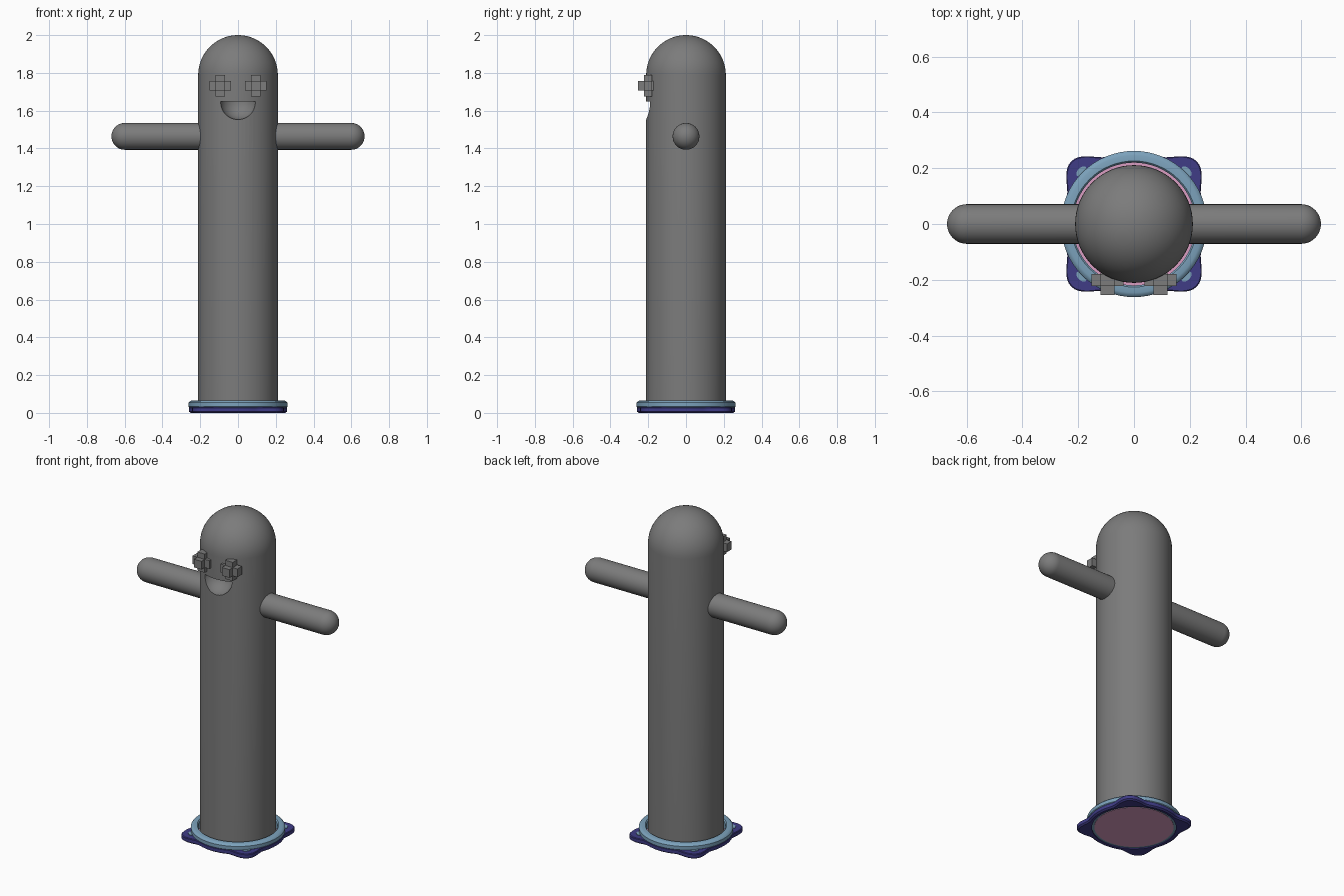
import bpy, bmesh, math
from mathutils import Matrix, Vector

cube = bpy.data.objects.get("Cube")
if cube:
    bpy.data.objects.remove(cube, do_unlink=True)


def material(name, rgb):
    m = bpy.data.materials.new(name)
    m.use_nodes = True
    m.diffuse_color = (*rgb, 1)
    m.node_tree.nodes["Principled BSDF"].inputs["Base Color"].default_value = (*rgb, 1)
    return m


GREY = material("grey", (0.2, 0.2, 0.2))
BLUE = material("light blue", (0.2, 0.36, 0.5))
NAVY = material("navy", (0.05, 0.045, 0.24))
PINK = material("dusty pink", (0.7, 0.34, 0.54))


def finish(name, bm, mat, smooth=True):
    bmesh.ops.recalc_face_normals(bm, faces=bm.faces)
    mesh = bpy.data.meshes.new(name)
    bm.to_mesh(mesh)
    bm.free()
    mesh.materials.append(mat)
    ob = bpy.data.objects.new(name, mesh)
    bpy.context.collection.objects.link(ob)
    if smooth:
        shade(ob)
    return ob


def select(ob):
    bpy.ops.object.select_all(action="DESELECT")
    ob.select_set(True)
    bpy.context.view_layer.objects.active = ob


def shade(ob):
    select(ob)
    bpy.ops.object.shade_smooth_by_angle(angle=math.radians(35))


def lathe(name, profile, mat, closed=False, matrix=Matrix(), steps=64, swell=None):
    """Spin (radius, height) points round z; swell(angle, radius) adds to radii."""
    bm = bmesh.new()
    rings = []
    for r, z in profile:
        if r == 0:
            rings.append([bm.verts.new((0, 0, z))] * steps)
            continue
        ring = []
        for i in range(steps):
            a = math.tau * i / steps
            rr = r + (swell(a, r) if swell else 0)
            ring.append(bm.verts.new((rr * math.cos(a), rr * math.sin(a), z)))
        rings.append(ring)
    pairs = list(zip(rings, rings[1:]))
    if closed:
        pairs.append((rings[-1], rings[0]))
    for low, high in pairs:
        for i in range(steps):
            j = (i + 1) % steps
            corners = list(dict.fromkeys((low[i], low[j], high[j], high[i])))
            bm.faces.new(corners)
    bm.transform(matrix)
    return finish(name, bm, mat)


def capsule(radius, start, tip, n=12):
    """Profile of a rod with a flat start and a round tip."""
    arc = [(radius * math.cos(t * math.pi / 2 / n),
            tip - radius + radius * math.sin(t * math.pi / 2 / n)) for t in range(n)]
    return [(0, start), (radius, start)] + arc + [(0, tip)]


# Body with a bowl-shaped mouth cut into the front
body = lathe("body", capsule(0.211, 0.014, 2.0, 16), GREY)
bowl = [(0, 1.648)] + [(0.095 * math.cos(t * math.pi / 24), 1.648 - 0.095 * math.sin(t * math.pi / 24))
                       for t in range(12)] + [(0, 1.553)]
cutter = lathe("mouth_cutter", bowl, GREY, matrix=Matrix.Translation((0, -0.211, 0)), steps=48)
cut = body.modifiers.new("mouth", "BOOLEAN")
cut.operation = "DIFFERENCE"
cut.solver = "EXACT"
cut.object = cutter
select(body)
bpy.ops.object.modifier_apply(modifier="mouth")
bpy.data.objects.remove(cutter, do_unlink=True)
shade(body)

# Arms and eyes, one per side
for side, s in (("left", 1), ("right", -1)):
    place = Matrix.Translation((0, 0, 1.464)) @ Matrix.Rotation(s * math.pi / 2, 4, "Y")
    lathe(side + "_arm", capsule(0.071, 0.15, 0.67), GREY, matrix=place, steps=32)
    bm = bmesh.new()
    for axis, length in enumerate((0.114, 0.107, 0.114)):
        size = Vector((0.05, 0.043, 0.05))
        size[axis] = length
        bmesh.ops.create_cube(bm, size=1, matrix=Matrix.Translation((s * 0.095, -0.201, 1.731))
                              @ Matrix.Diagonal((*size, 1)))
    finish(side + "_eye", bm, GREY, smooth=False)

# Disc under the body
lathe("bottom_disc", [(0, 0.006), (0.22, 0.006), (0.22, 0.016), (0, 0.016)], PINK)

# Rounded collar with a skirt reaching down inside the lug ring
lathe("collar", [(0.22, 0.008), (0.24, 0.008), (0.24, 0.028), (0.257, 0.028), (0.262, 0.033),
                 (0.262, 0.054), (0.255, 0.062), (0.246, 0.065), (0.226, 0.065), (0.22, 0.058)],
      BLUE, closed=True)


# Lower ring swelling into four corner lugs
def lug(a, r):
    d = abs((a % (math.pi / 2)) - math.pi / 4) / math.radians(24)
    if r < 0.24 or d >= 1:
        return 0
    return 0.058 * math.cos(d * math.pi / 2) ** 2


lathe("lug_ring", [(0.234, 0.002), (0.25, 0), (0.26, 0.007), (0.26, 0.027),
                   (0.256, 0.031), (0.234, 0.031)], NAVY, closed=True, steps=128, swell=lug)

# Small pads on the lugs
for k in range(4):
    bm = bmesh.new()
    bmesh.ops.create_cone(bm, cap_ends=True, segments=20, radius1=0.016, radius2=0.016, depth=0.006,
                          matrix=Matrix.Rotation(math.pi / 4 + k * math.pi / 2, 4, "Z")
                          @ Matrix.Translation((0.267, 0, 0.031)) @ Matrix.Diagonal((0.8, 1.4, 1, 1)))
    finish("lug_pad_%d" % (k + 1), bm, BLUE)
